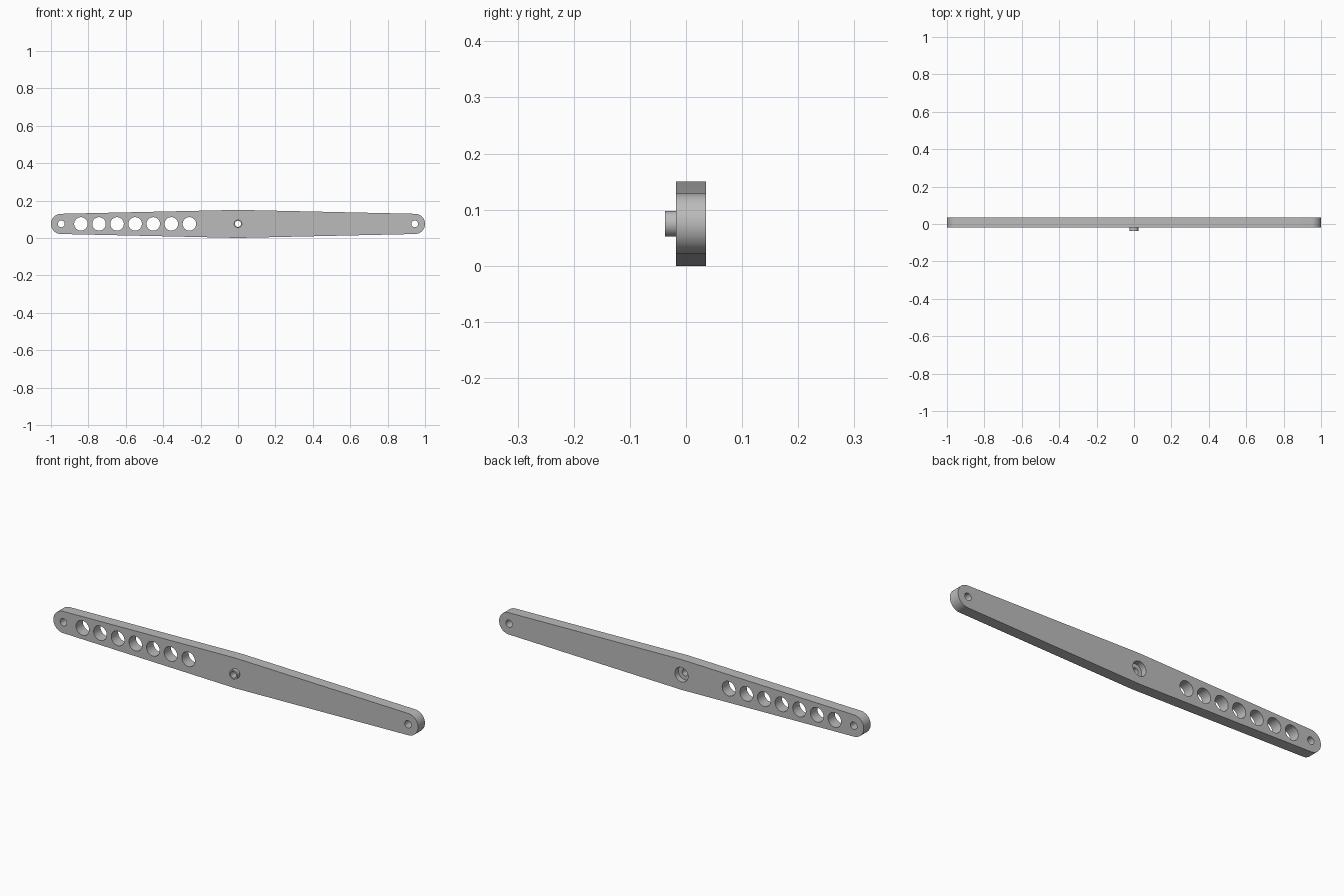
import bpy, bmesh, math
from mathutils import Matrix

cube = bpy.data.objects.get("Cube")
if cube:
    bpy.data.objects.remove(cube, do_unlink=True)

FRONT, BACK = -0.018, 0.036
MID_Z, HALF_MID, END_R = 0.075, 0.075, 0.054
END_X = 1 - END_R

grey = bpy.data.materials.new("plain grey")
grey.use_nodes = True
grey.diffuse_color = (0.5, 0.5, 0.5, 1)
grey.node_tree.nodes["Principled BSDF"].inputs["Base Color"].default_value = (0.5, 0.5, 0.5, 1)


def add_object(name, bm):
    bmesh.ops.recalc_face_normals(bm, faces=bm.faces)
    mesh = bpy.data.meshes.new(name)
    bm.to_mesh(mesh)
    bm.free()
    mesh.materials.append(grey)
    obj = bpy.data.objects.new(name, mesh)
    bpy.context.collection.objects.link(obj)
    return obj


def cylinder(name, x, radius, y0, y1):
    """Round part lying along y between y0 and y1."""
    bm = bmesh.new()
    place = Matrix.Translation((x, (y0 + y1) / 2, MID_Z)) @ Matrix.Rotation(math.pi / 2, 4, 'X')
    bmesh.ops.create_cone(bm, cap_ends=True, segments=48, radius1=radius, radius2=radius,
                          depth=y1 - y0, matrix=place)
    return add_object(name, bm)


# Tapered bar with round ends, widest at the middle
outline = []
for side in (1, -1):
    outline.append((0, -side * HALF_MID))
    for i in range(25):
        a = math.pi * (i / 24 - 0.5)
        outline.append((side * (END_X + END_R * math.cos(a)), side * END_R * math.sin(a)))
bm = bmesh.new()
face = bm.faces.new([bm.verts.new((x, FRONT, MID_Z + z)) for x, z in outline])
extruded = bmesh.ops.extrude_face_region(bm, geom=[face])["geom"]
bmesh.ops.translate(bm, vec=(0, BACK - FRONT, 0),
                    verts=[v for v in extruded if isinstance(v, bmesh.types.BMVert)])
bar = add_object("lever_bar", bm)

# Pivot boss on the front, then every hole
tools = [(cylinder("pivot_boss", 0, 0.023, FRONT - 0.019, FRONT + 0.01), 'UNION')]
holes = [("pivot_bore", 0, 0.016, -0.1), ("pivot_counterbore", 0, 0.036, 0.008)]
holes += [("end_hole", s * 0.945, 0.018, -0.1) for s in (-1, 1)]
holes += [("lightening_hole", -0.84 + i * 0.0967, 0.036, -0.1) for i in range(7)]
tools += [(cylinder(name, x, r, y0, 0.1), 'DIFFERENCE') for name, x, r, y0 in holes]

for tool, operation in tools:
    mod = bar.modifiers.new(tool.name, 'BOOLEAN')
    mod.operation, mod.solver, mod.object = operation, 'EXACT', tool

# Bake the cuts and drop the cutters
bpy.context.view_layer.update()
result = bpy.data.meshes.new_from_object(bar.evaluated_get(bpy.context.evaluated_depsgraph_get()))
bar.modifiers.clear()
bar.data = result
for tool, operation in tools:
    bpy.data.objects.remove(tool, do_unlink=True)

bpy.ops.object.select_all(action='DESELECT')
bar.select_set(True)
bpy.context.view_layer.objects.active = bar
bpy.ops.object.shade_smooth_by_angle(angle=math.radians(30))
